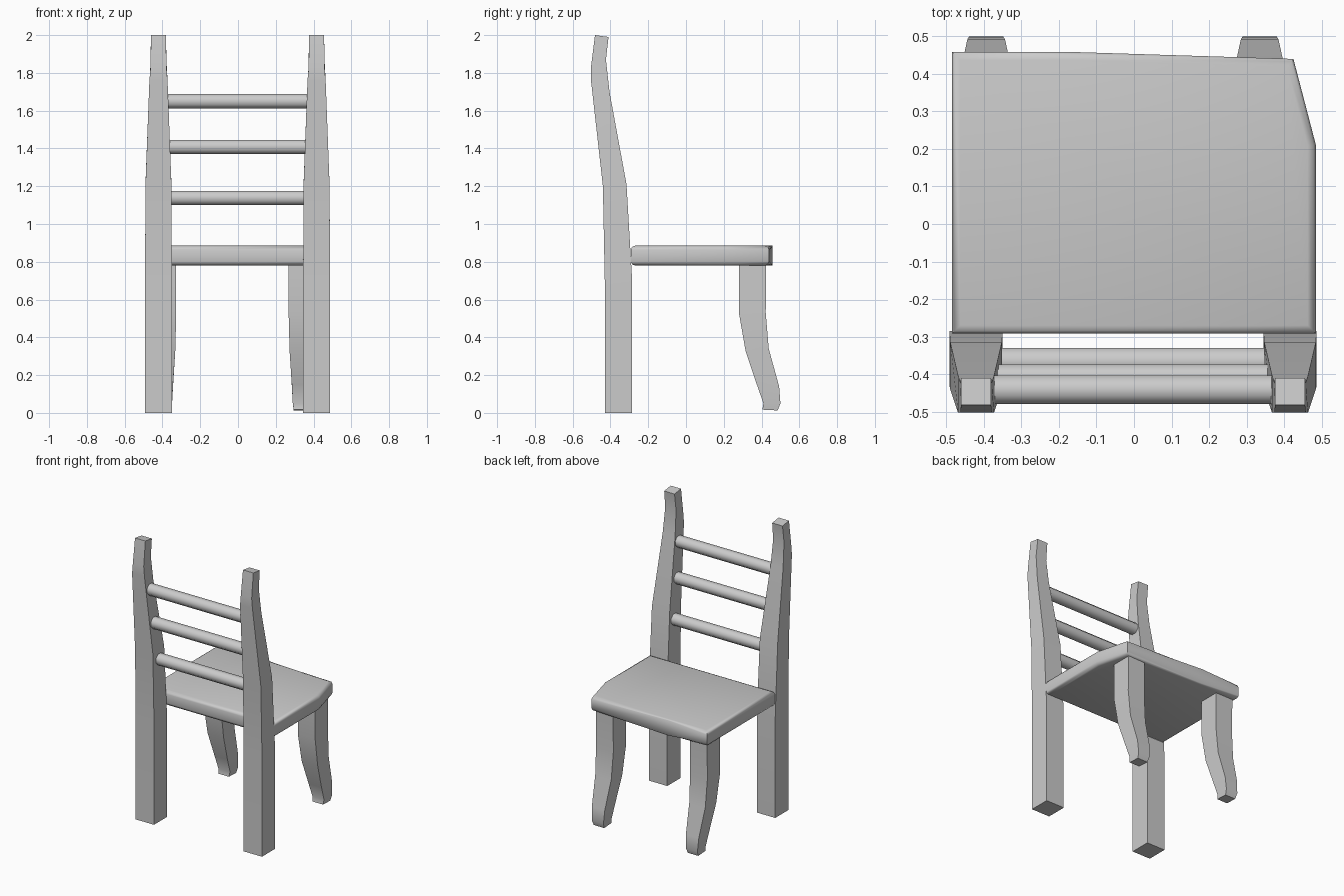
import bpy, bmesh, math

if "Cube" in bpy.data.objects:
    bpy.data.objects.remove(bpy.data.objects["Cube"])


def finish(name, bm, angle=35):
    """Turn a bmesh into a named, smooth-by-angle object."""
    bmesh.ops.recalc_face_normals(bm, faces=bm.faces)
    mesh = bpy.data.meshes.new(name)
    bm.to_mesh(mesh)
    bm.free()
    obj = bpy.data.objects.new(name, mesh)
    bpy.context.collection.objects.link(obj)
    bpy.ops.object.select_all(action='DESELECT')
    bpy.context.view_layer.objects.active = obj
    obj.select_set(True)
    bpy.ops.object.shade_smooth_by_angle(angle=math.radians(angle))
    return obj


def loft(name, cx, sections):
    """Rectangular beam; section = half width, (y, z) of -y edge, (y, z) of +y edge."""
    bm = bmesh.new()
    rings = []
    for hw, (y0, z0), (y1, z1) in sections:
        corners = [(cx - hw, y0, z0), (cx + hw, y0, z0),
                   (cx + hw, y1, z1), (cx - hw, y1, z1)]
        rings.append([bm.verts.new(c) for c in corners])
    for a, b in zip(rings, rings[1:]):
        for i in range(4):
            j = (i + 1) % 4
            bm.faces.new((a[i], a[j], b[j], b[i]))
    bm.faces.new(rings[0])
    bm.faces.new(rings[-1])
    return finish(name, bm)


# Tall posts carrying the backrest
post = [
    (0.071, (-0.43, 0.0), (-0.285, 0.0)),
    (0.071, (-0.43, 0.70), (-0.285, 0.70)),
    (0.069, (-0.44, 1.20), (-0.315, 1.21)),
    (0.048, (-0.503, 1.76), (-0.405, 1.70)),
    (0.042, (-0.503, 1.83), (-0.424, 1.87)),
    (0.040, (-0.482, 2.0), (-0.41, 1.99)),
]
loft("back_post_left", -0.421, post)
loft("back_post_right", 0.416, post)

# Short curved legs
leg = [
    (0.067, (0.28, 0.80), (0.425, 0.80)),
    (0.067, (0.28, 0.53), (0.422, 0.53)),
    (0.062, (0.315, 0.33), (0.438, 0.34)),
    (0.050, (0.375, 0.15), (0.493, 0.14)),
    (0.045, (0.41, 0.05), (0.50, 0.05)),
    (0.040, (0.404, 0.017), (0.485, 0.013)),
]
loft("front_leg_left", -0.394, leg)
loft("front_leg_right", 0.335, leg)

# Seat slab with softened upper and lower rims
outline = [(-0.485, -0.292), (0.485, -0.292), (0.485, 0.21),
           (0.425, 0.44), (-0.18, 0.459), (-0.485, 0.459)]
bm = bmesh.new()
base = bm.faces.new([bm.verts.new((x, y, 0.78)) for x, y in outline])
top = bmesh.ops.extrude_face_region(bm, geom=[base])["geom"]
for v in top:
    if isinstance(v, bmesh.types.BMVert):
        v.co.z = 0.885
if not base.is_valid or len(bm.faces) < 8:
    bm.faces.new([v for v in bm.verts if v.co.z < 0.8])
rims = [e for e in bm.edges if abs(e.verts[0].co.z - e.verts[1].co.z) < 1e-4]
bmesh.ops.bevel(bm, geom=rims, offset=0.022, segments=2, profile=0.5, affect='EDGES')
finish("seat", bm, 50)

# Rounded rails across the backrest
for i, (y, z) in enumerate([(-0.368, 1.138), (-0.412, 1.408), (-0.442, 1.65)]):
    bm = bmesh.new()
    r = 0.038 / math.cos(math.pi / 8)
    ends = [[bm.verts.new((x, y + r * math.cos((k + 0.5) * math.pi / 4),
                           z + r * math.sin((k + 0.5) * math.pi / 4)))
             for k in range(8)] for x in (-0.385, 0.385)]
    for k in range(8):
        j = (k + 1) % 8
        bm.faces.new((ends[0][k], ends[0][j], ends[1][j], ends[1][k]))
    bm.faces.new(ends[0])
    bm.faces.new(ends[1])
    finish(f"back_rail_{i + 1}", bm, 50)
